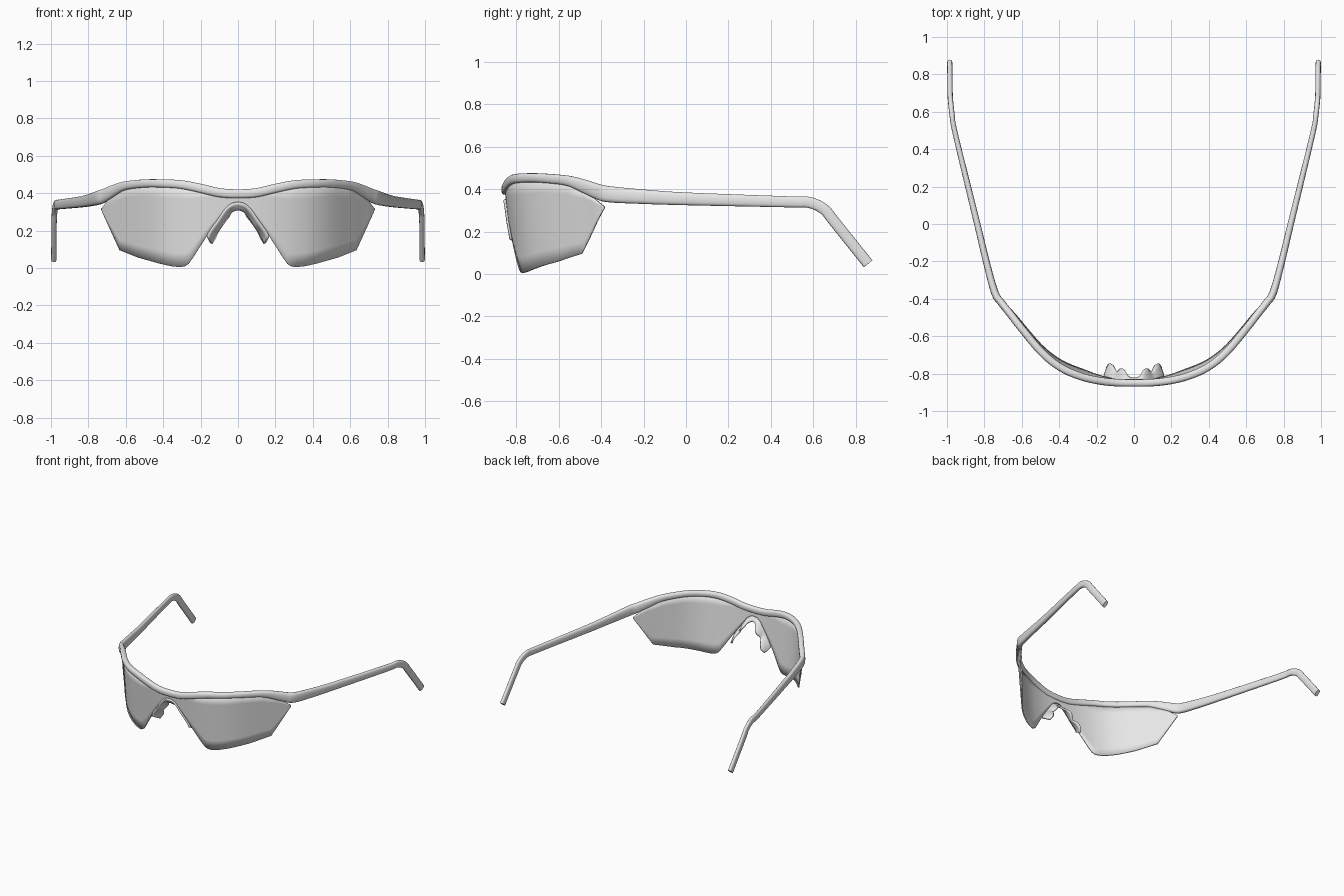
import bpy, bmesh, math
from mathutils import Vector

if "Cube" in bpy.data.objects:
    bpy.data.objects.remove(bpy.data.objects["Cube"])

grey = bpy.data.materials.new("light grey")
grey.diffuse_color = (0.8, 0.8, 0.8, 1)
grey.use_nodes = True
grey.node_tree.nodes["Principled BSDF"].inputs["Base Color"].default_value = grey.diffuse_color


def spline(keys, n):
    """Smooth curve through key points of any dimension."""
    out = []
    for i in range(len(keys) - 1):
        a, b = keys[max(i - 1, 0)], keys[i]
        c, d = keys[i + 1], keys[min(i + 2, len(keys) - 1)]
        for k in range(n):
            t = k / n
            out.append([0.5 * (2 * q + (r - p) * t + (2 * p - 5 * q + 4 * r - s) * t * t
                               + (3 * q - p - 3 * r + s) * t ** 3)
                        for p, q, r, s in zip(a, b, c, d)])
    return out + [list(keys[-1])]


def lerp(table, x, col=1):
    """Look up a column by the first column."""
    for a, b in zip(table, table[1:]):
        if x <= b[0]:
            t = (x - a[0]) / max(b[0] - a[0], 1e-6)
            return a[col] + (b[col] - a[col]) * t
    return table[-1][col]


def grid_object(name, rows, closed=False, thickness=0.0, angle=40):
    """Skin rows of points; closed rows become a capped tube."""
    bm = bmesh.new()
    vs = [[bm.verts.new(p) for p in row] for row in rows]
    m = len(rows[0])
    for r0, r1 in zip(vs, vs[1:]):
        for j in range(m if closed else m - 1):
            k = (j + 1) % m
            bm.faces.new((r0[j], r0[k], r1[k], r1[j]))
    if closed:
        bm.faces.new(vs[0])
        bm.faces.new(vs[-1])
    bmesh.ops.remove_doubles(bm, verts=bm.verts, dist=1e-5)
    bmesh.ops.recalc_face_normals(bm, faces=bm.faces)
    me = bpy.data.meshes.new(name)
    bm.to_mesh(me)
    bm.free()
    me.materials.append(grey)
    ob = bpy.data.objects.new(name, me)
    bpy.context.collection.objects.link(ob)
    if thickness:
        mod = ob.modifiers.new("thickness", "SOLIDIFY")
        mod.thickness, mod.offset = thickness, 0
    bpy.ops.object.select_all(action="DESELECT")
    ob.select_set(True)
    bpy.context.view_layer.objects.active = ob
    bpy.ops.object.shade_smooth_by_angle(angle=math.radians(angle))
    return ob


# Brow bar and arms: one tube, keys are x, y, z, half width, half height
half = [
    (0, -.85, .397, .02, .024), (.1, -.848, .403, .02, .024), (.2, -.836, .426, .02, .024),
    (.3, -.81, .446, .02, .023), (.4, -.763, .452, .02, .022), (.495, -.685, .452, .02, .022),
    (.6, -.56, .44, .02, .024), (.66, -.483, .415, .02, .031), (.71, -.42, .39, .02, .036),
    (.745, -.365, .376, .02, .038), (.79, -.2, .364, .018, .034), (.838, 0, .354, .017, .03),
    (.955, .48, .34, .014, .026), (.972, .58, .337, .014, .026), (.98, .65, .305, .014, .026),
    (.983, .70, .245, .014, .026), (.985, .858, .048, .014, .026),
]
full = [(-k[0],) + k[1:] for k in half[:0:-1]] + half
path = spline(full, 4)
rings = []
for i, p in enumerate(path):
    tan = (Vector(path[min(i + 1, len(path) - 1)][:3]) - Vector(path[max(i - 1, 0)][:3])).normalized()
    side = Vector((tan.y, -tan.x, 0)).normalized()
    up = side.cross(tan)
    ring = []
    for j in range(16):
        a = math.tau * j / 16
        c, s = math.cos(a), math.sin(a)
        # slightly squared oval section
        ring.append(Vector(p[:3]) + side * p[3] * math.copysign(abs(c) ** .75, c)
                    + up * p[4] * math.copysign(abs(s) ** .75, s))
    rings.append(ring)
grid_object("frame_and_arms", rings, closed=True)

# Wrapped lens: tilted sheet between an upper and a lower outline
bow = spline(half[:10], 6)


def lens_y(x, z):
    return lerp(bow, abs(x)) - .003 + .1 * (.44 - z)


lower = [(0, .35), (.03, .343), (.06, .32), (.1, .265), (.15, .195), (.2, .12), (.24, .057),
         (.265, .022), (.285, .009), (.31, .005), (.36, .011), (.42, .025), (.53, .056),
         (.63, .096), (.68, .205), (.727, .31)]
upper = [(0, .4), (.1, .403), (.2, .427), (.3, .445), (.5, .45), (.6, .435), (.66, .395),
         (.69, .365), (.727, .318)]
xs = sorted({round(i * .02, 3) for i in range(37)} | {k[0] for k in lower + upper})
xs = [-x for x in xs[:0:-1]] + xs
rows = []
for x in xs:
    z0, z1 = lerp(lower, abs(x)), lerp(upper, abs(x))
    zs = [z0 + (z1 - z0) * j / 6 for j in range(7)]
    rows.append([(x, lens_y(x, z), z) for z in zs])
grid_object("lens", rows, thickness=.01)

# Nose piece: arched strip from the lens notch back to wavy pads
# keys are front x, front z, back x, back y, back z
nose = [(0, .35, 0, -.825, .312), (.035, .341, .03, -.815, .302), (.06, .32, .05, -.78, .275),
        (.085, .287, .07, -.775, .25), (.11, .25, .09, -.79, .222), (.135, .215, .11, -.758, .19),
        (.155, .185, .127, -.747, .155), (.162, .165, .142, -.765, .13)]
nose = spline([(-k[0], k[1], -k[2], k[3], k[4]) for k in nose[:0:-1]] + nose, 3)
rows = []
for fx, fz, bx, by, bz in nose:
    front = Vector((fx, lens_y(fx, fz) - .012, fz))
    back = Vector((bx, by, bz))
    rows.append([front.lerp(back, j / 3) for j in range(4)])
grid_object("nose_piece", rows, thickness=.012, angle=50)
